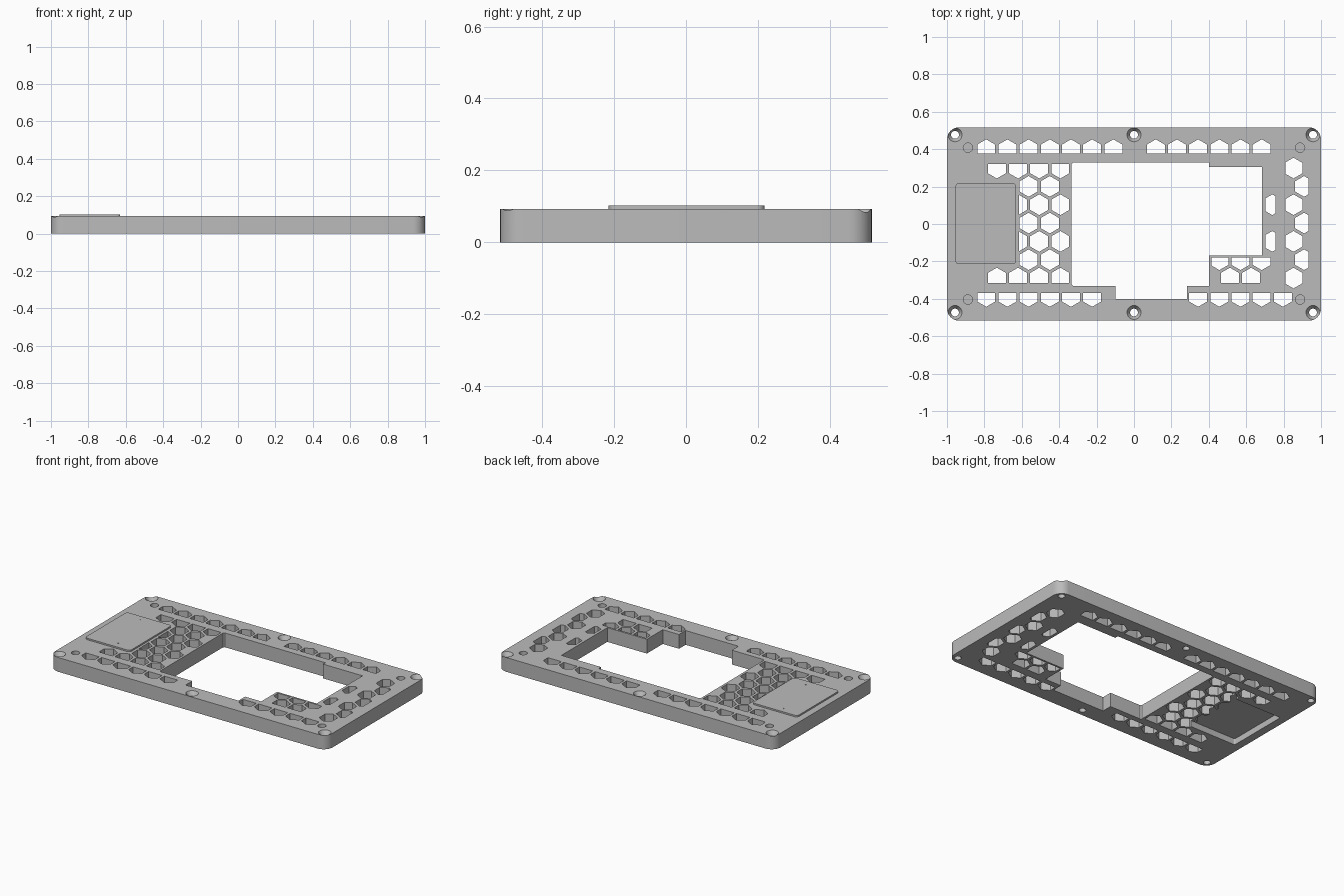
import bpy, bmesh
from math import pi, cos, sin

old = bpy.data.objects.get("Cube")
if old:
    bpy.data.objects.remove(old, do_unlink=True)

grey = bpy.data.materials.new("plain_grey")
grey.use_nodes = True
COLOUR = (0.5, 0.5, 0.5, 1)
grey.diffuse_color = COLOUR
grey.node_tree.nodes["Principled BSDF"].inputs["Base Color"].default_value = COLOUR

TOP = 0.093


def circle(x, y, r, n=32, turn=0):
    return [(x + r * cos(turn + 2 * pi * i / n), y + r * sin(turn + 2 * pi * i / n)) for i in range(n)]


def rounded(x0, x1, y0, y1, r, n=8):
    corners = [(x1 - r, y1 - r), (x0 + r, y1 - r), (x0 + r, y0 + r), (x1 - r, y0 + r)]
    return [(x + r * cos(pi / 2 * (q + i / n)), y + r * sin(pi / 2 * (q + i / n)))
            for q, (x, y) in enumerate(corners) for i in range(n + 1)]


def clip(poly, axis, limit, sign):
    """Keep the part of a polygon where sign * coordinate <= sign * limit."""
    out = []
    for a, b in zip(poly, poly[1:] + poly[:1]):
        da, db = sign * (a[axis] - limit), sign * (b[axis] - limit)
        if da <= 0:
            out.append(a)
        if da * db < 0:
            t = da / (da - db)
            out.append((a[0] + t * (b[0] - a[0]), a[1] + t * (b[1] - a[1])))
    return out


def loft(bm, low, high, z0, z1):
    """Closed solid between two matching outlines."""
    a = [bm.verts.new((x, y, z0)) for x, y in low]
    b = [bm.verts.new((x, y, z1)) for x, y in high]
    bm.faces.new(a[::-1])
    bm.faces.new(b)
    for i in range(len(a)):
        j = (i + 1) % len(a)
        bm.faces.new((a[i], a[j], b[j], b[i]))


def make(name, solids, cutter=False):
    bm = bmesh.new()
    for s in solids:
        loft(bm, *s)
    bmesh.ops.recalc_face_normals(bm, faces=bm.faces)
    me = bpy.data.meshes.new(name)
    bm.to_mesh(me)
    bm.free()
    me.materials.append(grey)
    ob = bpy.data.objects.new(name, me)
    bpy.context.collection.objects.link(ob)
    ob.hide_render = cutter
    return ob


def through(poly):
    return (poly, poly, -0.05, 0.2)


# Honeycomb lattice: (row, first column, count, x min, x max, y min, y max)
PITCH, RADIUS = 0.1133, 0.0555
TOP_BAND = (-1, 1, 0.377, 1)
LOW_BAND = (-1, 1, -1, -0.37)
LEFT = (-0.615, -0.348, -0.315, 0.322)
LEFT_WIDE = (-1, -0.348, -0.315, 0.322)
RIGHT = (0.81, 0.932, -0.36, 0.36)
CORNER = (0.415, 0.74, -0.315, -0.18)
SLOTS = (0.703, 0.757, -1, 1)
rows = [(4, 0, 7, TOP_BAND), (4, 8, 6, TOP_BAND),
        (-4, 0, 6, LOW_BAND), (-4, 10, 5, LOW_BAND),
        (-2, 11, 3, CORNER), (-3, 11, 2, CORNER)]
for k in (3, -3):
    rows.append((k, 0, 4, LEFT_WIDE))
for k in (1, -1):
    rows += [(k, 1, 3, LEFT), (k, 13, 1, SLOTS)]
for k in (2, 0, -2):
    rows += [(k, 2, 2, LEFT), (k, 15, 1, RIGHT)]
for k in (3, 1, -1, -3):
    rows.append((k, 14, 1, RIGHT))

cuts = []
for k, first, count, (x0, x1, y0, y1) in rows:
    for c in range(first, first + count):
        cx = -0.79 + PITCH * (c + 0.5 * (k % 2))
        poly = circle(cx, 0.005 + 0.098 * k, RADIUS, 6, pi / 6)
        for axis, limit, sign in ((0, x0, -1), (0, x1, 1), (1, y0, -1), (1, y1, 1)):
            poly = clip(poly, axis, limit, sign)
        cuts.append(through(poly))

# Large stepped window
cuts.append(through([(-0.333, 0.32), (-0.325, 0.329), (0.4, 0.329), (0.4, 0.305), (0.685, 0.305),
                     (0.685, -0.168), (0.4, -0.168), (0.4, -0.332), (0.283, -0.332), (0.283, -0.4),
                     (-0.098, -0.4), (-0.098, -0.332), (-0.325, -0.332), (-0.333, -0.323)]))

# Screw holes and shallow corner recesses
sinks = []
for y in (0.477, -0.473):
    for x in (-0.957, 0, 0.957):
        cuts.append(through(circle(x, y, 0.021)))
        sinks.append((circle(x, y, 0.018), circle(x, y, 0.04), TOP - 0.03, TOP + 0.004))
for x in (-0.888, 0.888):
    for y in (-0.404, 0.408):
        dot = circle(x, y, 0.025)
        sinks.append((dot, dot, TOP - 0.03, TOP + 0.02))

# Pocket under the raised pad
pocket = rounded(-0.948, -0.602, -0.208, 0.208, 0.01)

outline = rounded(-1, 1, -0.517, 0.517, 0.065)
frame = make("frame_plate", [(outline, outline, 0, TOP)])
for cutter in (make("through_cutter", cuts, True), make("sink_cutter", sinks, True),
               make("pocket_cutter", [(pocket, pocket, -0.05, 0.04)], True)):
    mod = frame.modifiers.new(cutter.name, "BOOLEAN")
    mod.operation, mod.solver, mod.object = "DIFFERENCE", "EXACT", cutter
    bpy.context.view_layer.objects.active = frame
    bpy.ops.object.modifier_apply(modifier=mod.name)
    bpy.data.objects.remove(cutter, do_unlink=True)

# Raised pad with two pin dimples
base = rounded(-0.955, -0.63, -0.215, 0.218, 0.02)
pad = make("raised_pad", [(base, base, TOP - 0.01, 0.103)])
pins = [(p, p, 0.098, 0.12) for p in (circle(-0.83, 0.178, 0.004, 12), circle(-0.745, -0.168, 0.004, 12))]
cutter = make("pin_cutter", pins, True)
mod = pad.modifiers.new("pins", "BOOLEAN")
mod.operation, mod.solver, mod.object = "DIFFERENCE", "EXACT", cutter
bpy.context.view_layer.objects.active = pad
bpy.ops.object.modifier_apply(modifier=mod.name)
bpy.data.objects.remove(cutter, do_unlink=True)

for ob in (frame, pad):
    bpy.ops.object.select_all(action="DESELECT")
    ob.select_set(True)
    bpy.context.view_layer.objects.active = ob
    bpy.ops.object.shade_smooth_by_angle(angle=pi / 6)
